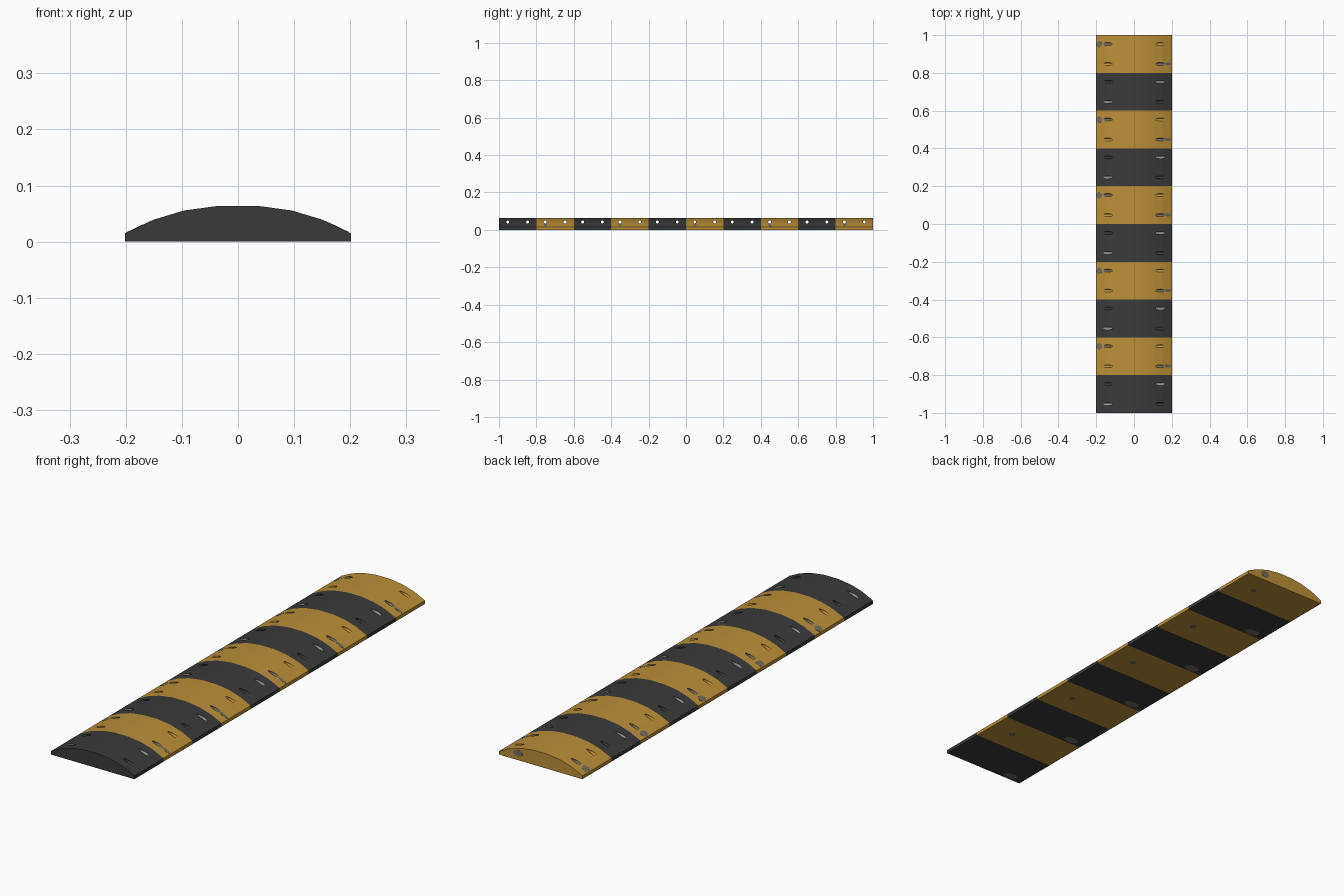
import bpy, bmesh, math
from mathutils import Matrix, Vector

if "Cube" in bpy.data.objects:
    bpy.data.objects.remove(bpy.data.objects["Cube"])


def material(name, rgb):
    m = bpy.data.materials.new(name)
    m.diffuse_color = (*rgb, 1)
    m.use_nodes = True
    m.node_tree.nodes["Principled BSDF"].inputs["Base Color"].default_value = m.diffuse_color
    return m


yellow = material("ochre yellow", (0.50, 0.275, 0.04))
black = material("rubber black", (0.042, 0.042, 0.042))
grey = material("worn grey", (0.17, 0.15, 0.11))
pale = material("pale grey", (0.30, 0.30, 0.30))

# Half of the domed cross-section (x, z), mirrored to the other side
half = [(0.201, 0.0), (0.201, 0.015), (0.151, 0.039), (0.096, 0.0555), (0.034, 0.064)]
profile = half + [(-x, z) for x, z in reversed(half)]
SEG = 0.2
HOLE_Y, HOLE_Z, HOLE_R = 0.053, 0.042, 0.008


def add_object(name, bm, mat):
    bmesh.ops.recalc_face_normals(bm, faces=bm.faces[:])
    me = bpy.data.meshes.new(name)
    bm.to_mesh(me)
    bm.free()
    me.materials.append(mat)
    ob = bpy.data.objects.new(name, me)
    bpy.context.collection.objects.link(ob)
    return ob


def bump_segment(name, y, mat, wall_mat, side):
    # Domed block, extruded along y
    bm = bmesh.new()
    face = bm.faces.new([bm.verts.new((x, y - SEG / 2, z)) for x, z in profile])
    ext = bmesh.ops.extrude_face_region(bm, geom=[face], use_keep_orig=True)
    bmesh.ops.translate(bm, vec=Vector((0, SEG, 0)),
                        verts=[v for v in ext["geom"] if isinstance(v, bmesh.types.BMVert)])
    block = add_object(name, bm, mat)

    # Two horizontal bolt holes running right through
    bm = bmesh.new()
    for dy in (-HOLE_Y, HOLE_Y):
        bmesh.ops.create_cone(
            bm, cap_ends=True, segments=12, radius1=HOLE_R, radius2=HOLE_R, depth=0.6,
            matrix=Matrix.Translation((0, y + dy, HOLE_Z)) @ Matrix.Rotation(math.pi / 2, 4, 'Y'))
    cutter = add_object("hole_cutter", bm, mat)
    cutter.hide_render = True

    mod = block.modifiers.new("holes", 'BOOLEAN')
    mod.operation = 'DIFFERENCE'
    mod.solver = 'EXACT'
    mod.object = cutter
    bpy.ops.object.select_all(action='DESELECT')
    block.select_set(True)
    bpy.context.view_layer.objects.active = block
    bpy.ops.object.modifier_apply(modifier=mod.name)
    bpy.data.objects.remove(cutter)
    bpy.ops.object.shade_smooth_by_angle(angle=math.radians(20))

    # Hole walls are split at the middle; one end of each is worn pale
    block.data.materials.clear()
    block.data.materials.append(mat)
    block.data.materials.append(wall_mat)
    bm = bmesh.new()
    bm.from_mesh(block.data)

    def walls():
        return [f for f in bm.faces if abs(f.normal.x) < 0.01
                and abs(f.calc_center_median().z - HOLE_Z) < HOLE_R
                and abs(abs(f.calc_center_median().y - y) - HOLE_Y) < HOLE_R]

    faces = walls()
    geom = set(faces) | {e for f in faces for e in f.edges} | {v for f in faces for v in f.verts}
    bmesh.ops.bisect_plane(bm, geom=list(geom), plane_co=(0, 0, 0), plane_no=(1, 0, 0))
    for f in bm.faces:
        f.material_index = 0
    for f in walls():
        c = f.calc_center_median()
        f.material_index = int(c.x * (c.y - y) * side > 0)
    bm.to_mesh(block.data)
    bm.free()


def scuff(name, centre, normal, rx, ry, mat=grey):
    # Thin oval plate lying on a surface, with ry measured along the bump
    n = Vector(normal).normalized()
    v = Vector((0, 1, 0)) if abs(n.y) < 0.5 else Vector((0, 0, 1))
    u = v.cross(n)
    rot = Matrix((u, v, n)).transposed().to_4x4()
    bm = bmesh.new()
    bmesh.ops.create_cone(
        bm, cap_ends=True, segments=10, radius1=1, radius2=1, depth=0.001,
        matrix=Matrix.Translation(centre) @ rot @ Matrix.Diagonal((rx, ry, 1, 1)))
    add_object(name, bm, mat)


# Ten alternating stripes, black at the front end
for i in range(10):
    y = -0.9 + i * SEG
    if i % 2:
        bump_segment(f"yellow_segment_{i + 1}", y, yellow, grey, -1)
        # Worn spots on the yellow stripes: both slopes and underside
        scuff(f"left_scuff_{i + 1}", (-0.184, y + 0.052, 0.0232), (-0.024, 0, 0.05), 0.017, 0.018)
        scuff(f"right_scuff_{i + 1}", (0.179, y - 0.052, 0.0256), (0.024, 0, 0.05), 0.021, 0.008)
        scuff(f"under_scuff_{i + 1}", (0.09, y, 0.0004), (0, 0, -1), 0.014, 0.014)
    else:
        bump_segment(f"black_segment_{i + 1}", y, black, pale, 1)
        # Worn patch under the black stripes
        scuff(f"under_scuff_{i + 1}", (-0.134, y - 0.075, 0.0004), (0, 0, -1), 0.035, 0.02)

# Worn spot on the back end face
scuff("end_scuff", (0.11, 1.0, 0.03), (0, 1, 0), 0.022, 0.014)
